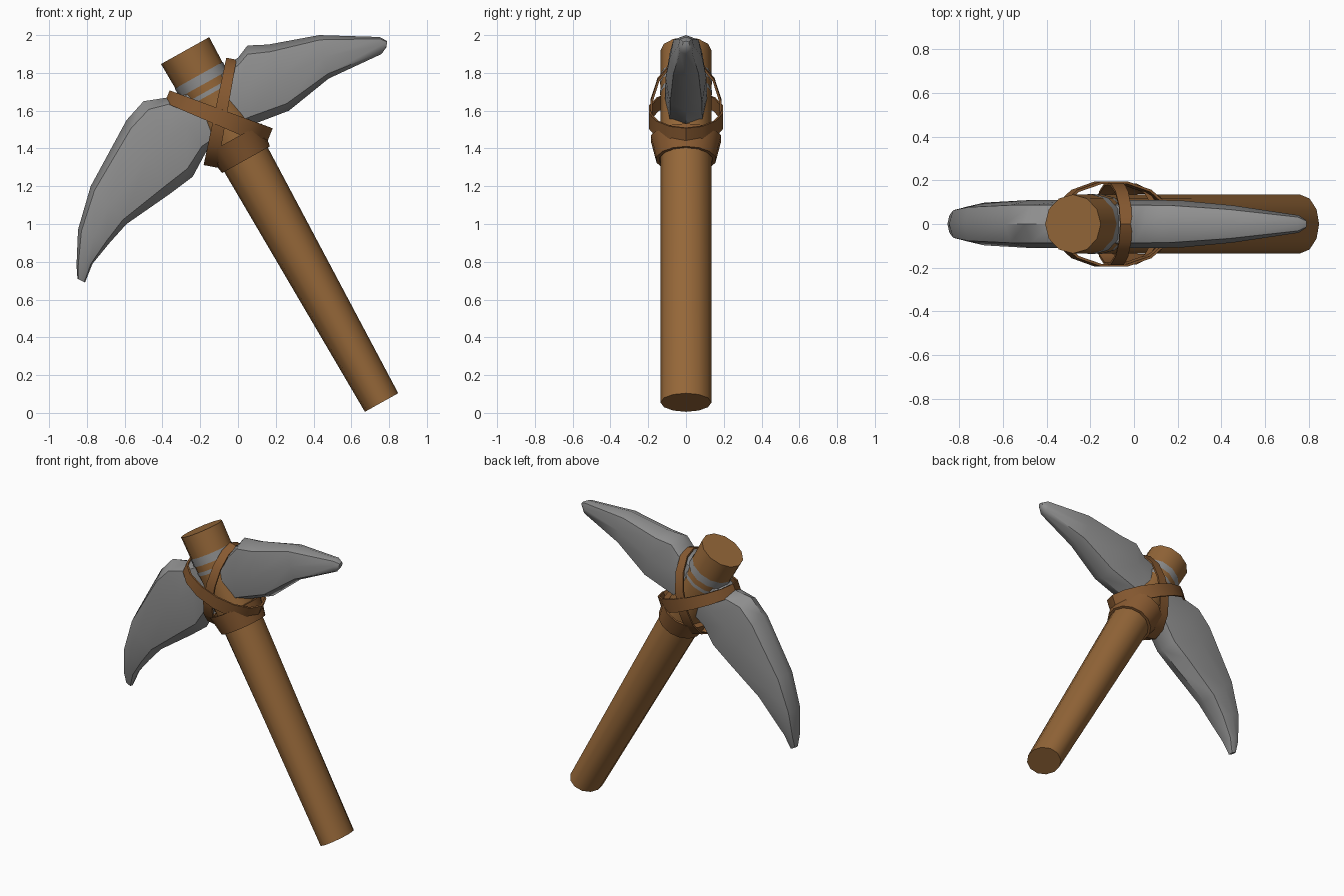
import bpy, bmesh, math
from mathutils import Vector

if "Cube" in bpy.data.objects:
    bpy.data.objects.remove(bpy.data.objects["Cube"])

def material(name, rgb):
    m = bpy.data.materials.new(name)
    m.diffuse_color = (*rgb, 1)
    m.use_nodes = True
    m.node_tree.nodes["Principled BSDF"].inputs["Base Color"].default_value = m.diffuse_color
    return m

WOOD = material("brown wood", (0.30, 0.135, 0.04))
LEATHER = material("leather brown", (0.24, 0.10, 0.03))
STONE = material("grey stone", (0.28, 0.28, 0.28))

def loft(name, rings, mat, cap=True, loop=False, angle=40):
    """Skin a list of equal-length closed rings."""
    bm = bmesh.new()
    vs = [[bm.verts.new(p) for p in r] for r in rings]
    n = len(rings[0])
    pairs = list(zip(vs, vs[1:])) + ([(vs[-1], vs[0])] if loop else [])
    for a, b in pairs:
        for i in range(n):
            j = (i + 1) % n
            bm.faces.new((a[i], a[j], b[j], b[i]))
    if cap and not loop:
        bm.faces.new(vs[0])
        bm.faces.new(vs[-1])
    bmesh.ops.recalc_face_normals(bm, faces=bm.faces)
    me = bpy.data.meshes.new(name)
    bm.to_mesh(me)
    bm.free()
    ob = bpy.data.objects.new(name, me)
    bpy.context.collection.objects.link(ob)
    me.materials.append(mat)
    bpy.ops.object.select_all(action='DESELECT')
    ob.select_set(True)
    bpy.context.view_layer.objects.active = ob
    bpy.ops.object.shade_smooth_by_angle(angle=math.radians(angle))
    return ob

def ellipse(c, u, ru, ry, n):
    """Ring in the plane of direction u and the y axis."""
    return [c + u * ru * math.cos(2 * math.pi * i / n)
            + Vector((0, ry * math.sin(2 * math.pi * i / n), 0)) for i in range(n)]

# Handle: tapered, leaning shaft
BOT, TOP = Vector((0.76, 0, 0.055)), Vector((-0.28, 0, 1.918))
AX = (TOP - BOT).normalized()
SIDE = Vector((AX.z, 0, -AX.x))
def shaft(t, grow=0.0, n=12):
    return ellipse(BOT.lerp(TOP, t), SIDE, 0.101 + 0.045 * t + grow, 0.135 + grow, n)
loft("handle", [shaft(0), shaft(0.5), shaft(1)], WOOD)

# Stone head: curved double spike, rows of (top x, top z, bottom x, bottom z, half depth)
SECTIONS = [
    (-0.85, 0.71, -0.81, 0.69, 0.02), (-0.855, 0.78, -0.77, 0.79, 0.05),
    (-0.847, 0.97, -0.68, 0.90, 0.08), (-0.78, 1.20, -0.59, 1.00, 0.098),
    (-0.59, 1.55, -0.36, 1.16, 0.11), (-0.50, 1.65, -0.24, 1.25, 0.11),
    (-0.37, 1.67, -0.17, 1.38, 0.11), (0.00, 1.88, 0.00, 1.50, 0.11),
    (0.05, 1.945, 0.06, 1.52, 0.11), (0.16, 1.95, 0.27, 1.60, 0.108),
    (0.43, 2.00, 0.48, 1.77, 0.085), (0.75, 1.99, 0.76, 1.90, 0.04),
    (0.79, 1.968, 0.785, 1.935, 0.018)]
rings = []
for tx, tz, bx, bz, hy in SECTIONS:
    t, b = Vector((tx, 0, tz)), Vector((bx, 0, bz))
    c, h = (t + b) / 2, (t - b) / 2
    ring = []
    for i in range(8):
        co, si = (round(f(math.pi * i / 4), 6) for f in (math.cos, math.sin))
        co, si = (math.copysign(abs(v) ** 0.7, v) for v in (co, si))
        ring.append(c + h * co + Vector((0, hy * si, 0)))
    rings.append(ring)
loft("stone_head", rings, STONE, angle=50)

# Stone showing around the shaft just above the lashing
for name, t0, t1 in (("stone_band", 0.905, 0.93), ("stone_band_lower", 0.875, 0.886)):
    loft(name, [shaft(t0, 0.003), shaft(t1, 0.003)], STONE, cap=False)

# Lashing: thin flat straps looped round the shaft and head
def strap(name, a, b, ry, w0, w1, n=14, thick=0.012):
    a, b = Vector((a[0], 0, a[1])), Vector((b[0], 0, b[1]))
    c, u, r = (a + b) / 2, (b - a).normalized(), (b - a).length / 2
    side = Vector((u.z, 0, -u.x))
    outer, inner = ellipse(c, u, r, ry, n), ellipse(c, u, r - thick, ry - thick, n)
    rings = []
    for i in range(n):
        k = 0.5 + 0.5 * math.cos(2 * math.pi * i / n)
        s = side * (w0 + (w1 - w0) * k) / 2
        rings.append([outer[i] + s, outer[i] - s, inner[i] - s, inner[i] + s])
    return loft(name, rings, LEATHER, loop=True, angle=35)

strap("cross_strap", (-0.375, 1.675), (0.165, 1.46), 0.20, 0.07, 0.10)
strap("upright_strap", (-0.035, 1.875), (-0.145, 1.305), 0.193, 0.055, 0.075)

# Collar below the head, flaring upward
def collar(t, ru, ry):
    return ellipse(BOT.lerp(TOP, t), SIDE, ru, ry, 14)
loft("collar", [collar(0.69, 0.13, 0.14), collar(0.69, 0.145, 0.16),
                collar(0.75, 0.165, 0.19), collar(0.75, 0.13, 0.176)],
     LEATHER, loop=True, angle=35)
